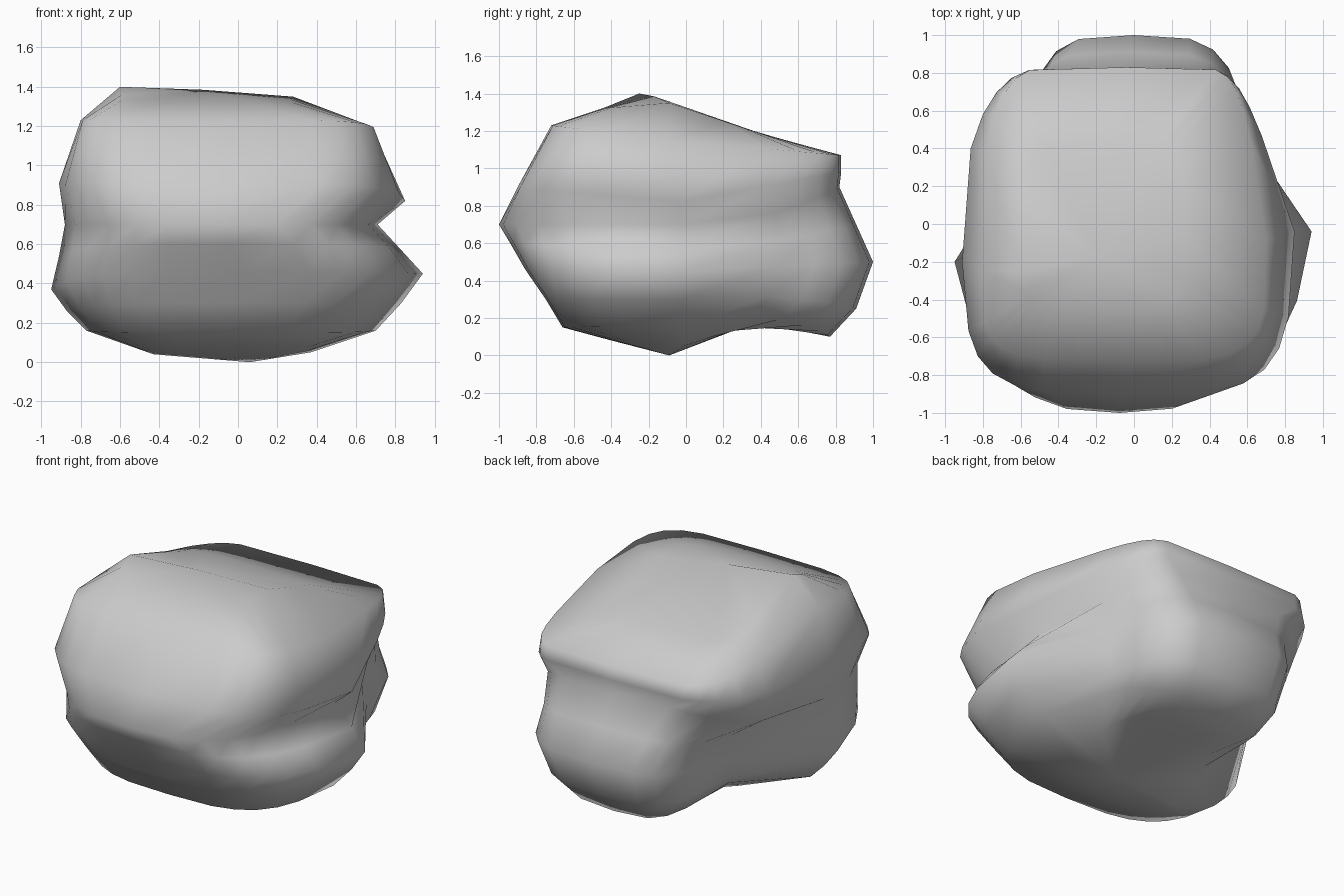
import bpy, bmesh
from math import cos, sin, tau

if "Cube" in bpy.data.objects:
    bpy.data.objects.remove(bpy.data.objects["Cube"])

SIDES = 24
SKEW = .08      # right side peaks further back than the left

# Each ring: left (x,z), right (x,z), front (y,z), back (y,z), centre y,
# front/back squareness, back taper left/right, front taper, back z bump
RINGS = [
    ((-.43, .04), (.37, .05), (-.40, .08), (.38, .18), -.09, .8, .7, 0, 0, 0, 0),       # underside
    ((-.77, .16), (.70, .16), (-.66, .15), (.77, .10), -.10, .6, .55, .34, .28, .1, .09),  # lower edge
    ((-.87, .26), (.83, .30), (-.75, .30), (.91, .25), -.10, .57, .52, .36, .34, .13, .04),
    ((-.95, .37), (.94, .45), (-.86, .46), (1.0, .50), -.12, .6, .52, .38, .36, .14, 0),  # lower ridge
    ((-.91, .54), (.83, .57), (-.94, .60), (.91, .70), -.10, .65, .45, .34, .32, .12, -.03),
    ((-.88, .70), (.71, .70), (-1.0, .70), (.82, .90), -.10, .7, .32, .28, .24, .10, -.06),  # side groove
    ((-.91, .91), (.85, .82), (-.90, .90), (.83, .98), -.12, .48, .2, .22, .34, .04, 0),  # upper ridge
    ((-.80, 1.23), (.70, 1.15), (-.72, 1.23), (.83, 1.07), -.17, .42, .18, .14, .20, 0, 0),
    ((-.60, 1.40), (.28, 1.35), (-.45, 1.32), (.42, 1.18), -.17, .5, .28, 0, 0, 0, 0),   # crown
]
LOBE = range(1, 5)   # rings pinched in quickly behind the body to form the rear lobe


def spow(v, e):
    if abs(v) < 1e-6:
        return 0.0
    return (1 if v > 0 else -1) * abs(v) ** e


def ring_points(n, left, right, front, back, cy, ef, eb, tl, tr, tf, bump):
    cx = (left[0] + right[0]) / 2
    half = (right[0] - left[0]) / 2
    for i in range(SIDES):
        c, s = cos(tau * i / SIDES), sin(tau * i / SIDES)
        # Blend squareness at the sides so front and back halves meet evenly
        e = eb if s > 0 else ef
        u, v = spow(c, e), spow(s, max(e, .4))
        t = abs(v)
        end = back if s > 0 else front
        side = right if c > 0 else left
        side_z = side[1] if abs(u) > 0 else end[1]
        x = cx + half * u
        z = side_z * (1 - t) + end[1] * t
        if v > 0:
            z += bump * 4 * t * (1 - t)
            pull = min(1, t / .44) if n in LOBE else (t if x > 0 else t ** 3)
            x *= 1 - (tr if x > 0 else tl) * pull
        else:
            x *= 1 - tf * t
        y = cy + t * (end[0] - cy) + SKEW * u * (1 - t)
        yield x, y, z


# Boulder lofted through the rings
bm = bmesh.new()
loops = [[bm.verts.new(p) for p in ring_points(n, *r)] for n, r in enumerate(RINGS)]
for a, b in zip(loops, loops[1:]):
    for i in range(SIDES):
        j = (i + 1) % SIDES
        bm.faces.new((a[i], a[j], b[j], b[i]))

# Top and bottom caps
for loop, pole in ((loops[0], (.06, -.09, 0)), (loops[-1], (-.18, -.17, 1.385))):
    centre = bm.verts.new(pole)
    for i in range(SIDES):
        bm.faces.new((loop[i], loop[(i + 1) % SIDES], centre))
bmesh.ops.recalc_face_normals(bm, faces=bm.faces)
for f in bm.faces:
    f.smooth = True

mesh = bpy.data.meshes.new("boulder")
bm.to_mesh(mesh)
bm.free()
bpy.context.collection.objects.link(bpy.data.objects.new("boulder", mesh))
